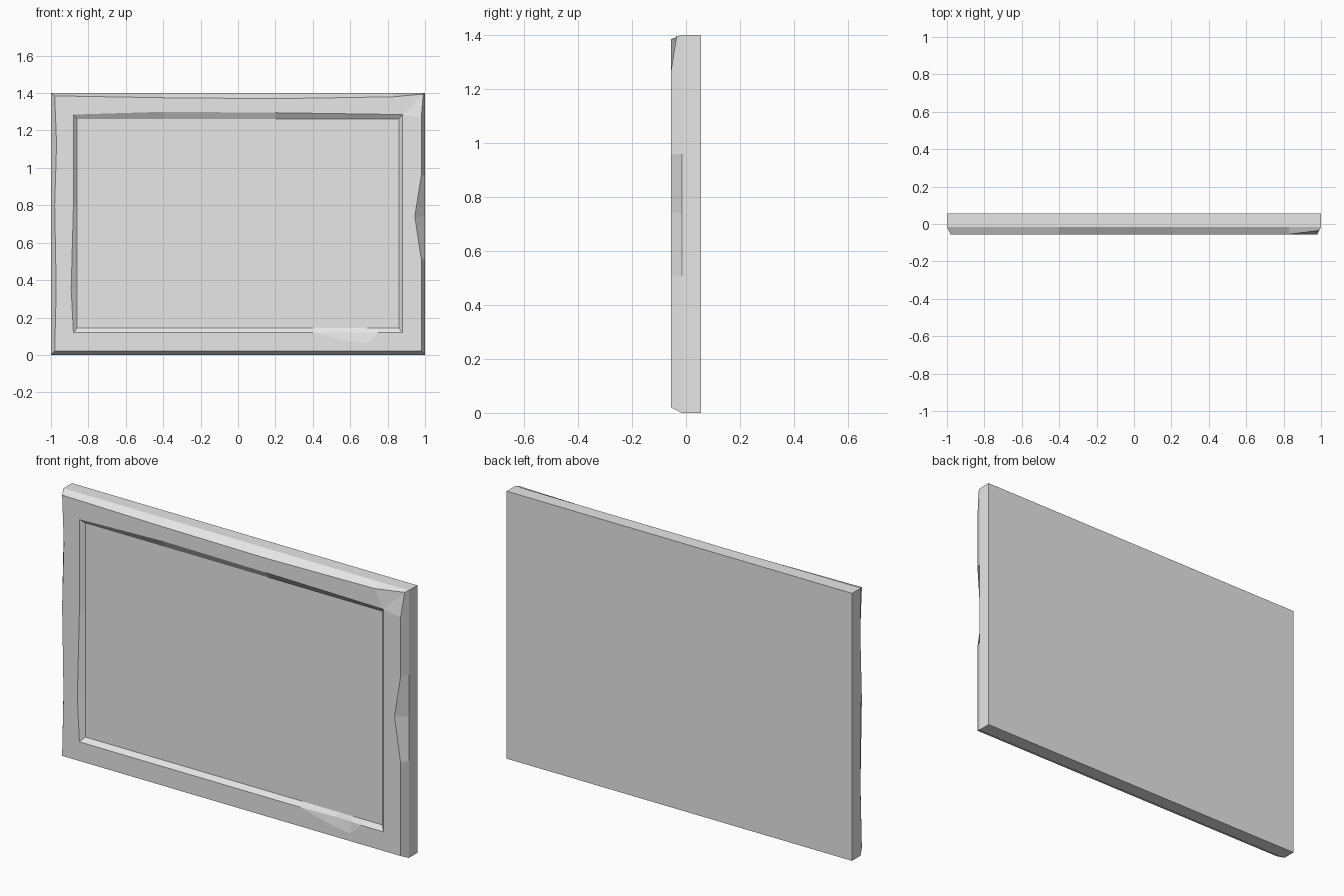
import bpy
import bmesh

cube = bpy.data.objects.get("Cube")
if cube:
    bpy.data.objects.remove(cube)

FRONT, SHOULDER, FLOOR, BACK = -0.055, -0.015, -0.035, 0.055
TOP = 1.4

# Stations around the rim: front edge x, z and recess edge x, z
stations = [
    (-.98, .02, -.88, .12),
    (.4, .02, .4, .12), (.6, .02, .6, .07), (.69, .02, .69, .062), (.75, .02, .75, .12),
    (.98, .02, .88, .12),
    (.98, .51, .88, .51), (.945, .74, .88, .74), (.98, .96, .88, .96),
    (.98, 1.27, .88, 1.285), (.99, 1.395, .88, 1.285), (.83, 1.38, .88, 1.285),
    (.2, 1.37, .2, 1.295), (-.4, 1.375, -.4, 1.3),
    (-.98, 1.385, -.88, 1.285),
    (-.97, 1.13, -.88, 1.13), (-.98, .8, -.88, .8),
    (-.972, .35, -.892, .35),
]


def clamp(v, low, high):
    return max(low, min(high, v))


def section(fx, fz, gx, gz):
    """Points from the back edge, over the bevel, down into the recess."""
    rx = (1 if fx > 0 else -1) if abs(fx) > .94 else fx
    rz = 0 if fz < .03 else TOP if fz > 1.36 else fz
    chipped_corner = fz > 1.39
    lip = max(gz, .12)
    return [
        (rx, BACK, rz),
        (rx, SHOULDER, rz),
        (fx, FRONT + .02 * chipped_corner, fz),
        (gx, FRONT, gz),
        (gx, FRONT + .008 * (lip > gz), lip),
        (clamp(gx, -.86, .86), FLOOR, clamp(gz, .143, 1.262)),
    ]


bm = bmesh.new()
rows = [[bm.verts.new(p) for p in section(*s)] for s in stations]

# Bands around the slab
for i, row in enumerate(rows):
    following = rows[(i + 1) % len(rows)]
    for j in range(len(row) - 1):
        bm.faces.new((row[j], following[j], following[j + 1], row[j + 1]))

# Flat back and recessed panel
bm.faces.new([r[0] for r in rows])
bm.faces.new([r[-1] for r in reversed(rows)])

bmesh.ops.remove_doubles(bm, verts=bm.verts[:], dist=.0005)
bmesh.ops.recalc_face_normals(bm, faces=bm.faces[:])

mesh = bpy.data.meshes.new("stone_slab")
bm.to_mesh(mesh)
bm.free()

# Plain grey stone
stone = bpy.data.materials.new("light_grey_stone")
stone.use_nodes = True
grey = (.8, .8, .8, 1)
stone.diffuse_color = grey
stone.node_tree.nodes["Principled BSDF"].inputs["Base Color"].default_value = grey
mesh.materials.append(stone)

slab = bpy.data.objects.new("stone_slab", mesh)
bpy.context.collection.objects.link(slab)
